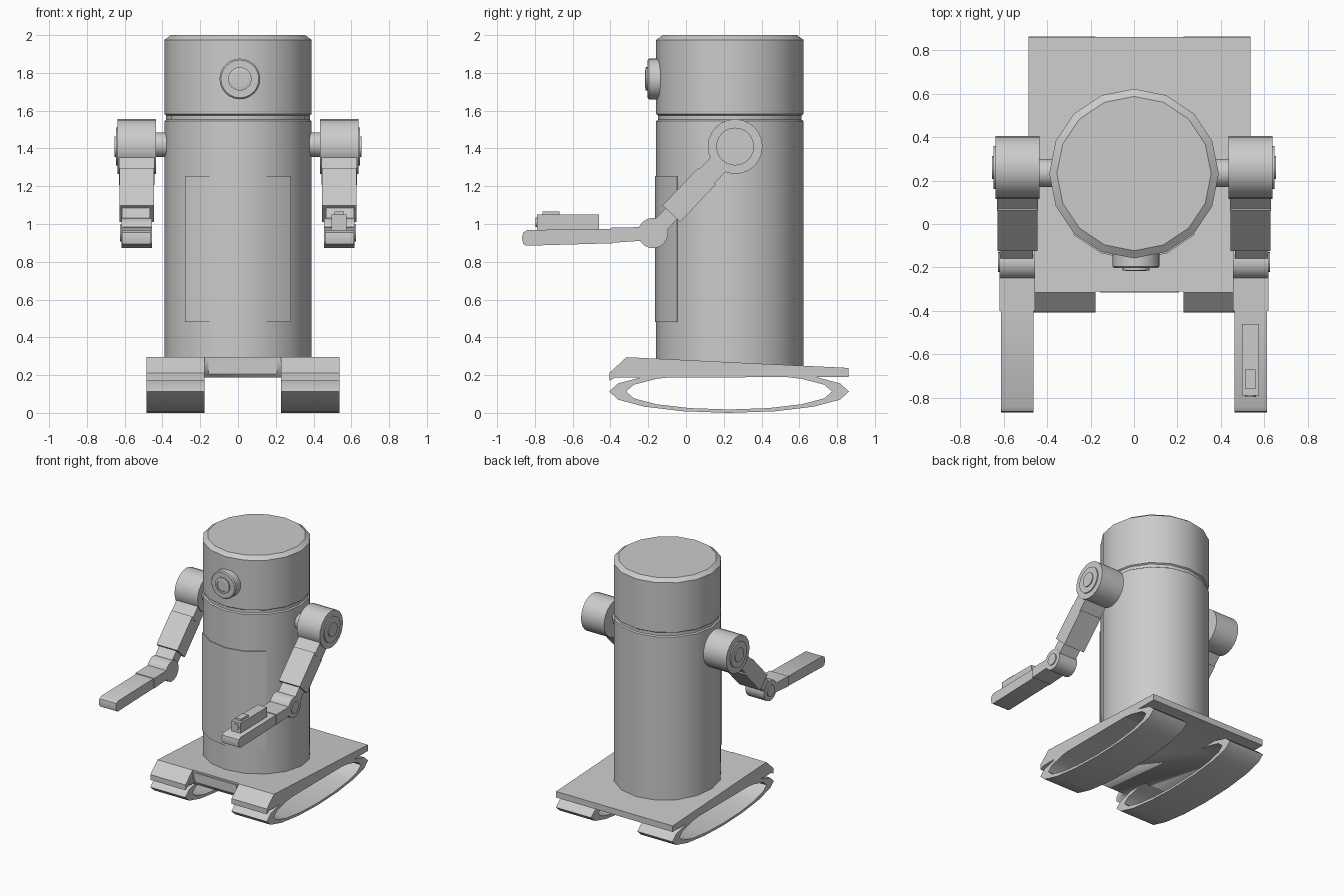
import bpy, bmesh
from math import pi, sin, cos, radians
from mathutils import Vector

if "Cube" in bpy.data.objects:
    bpy.data.objects.remove(bpy.data.objects["Cube"])


def loft(name, rings, wrap=False, angle=35):
    """Skin closed rings of points; cap the ends unless the rings wrap round."""
    bm = bmesh.new()
    rows = [[bm.verts.new(p) for p in r] for r in rings]
    n = len(rows[0])
    pairs = list(zip(rows, rows[1:])) + ([(rows[-1], rows[0])] if wrap else [])
    for a, b in pairs:
        for i in range(n):
            j = (i + 1) % n
            bm.faces.new((a[i], a[j], b[j], b[i]))
    if not wrap:
        bm.faces.new(rows[0])
        bm.faces.new(rows[-1])
    bmesh.ops.recalc_face_normals(bm, faces=bm.faces)
    for f in bm.faces:
        f.smooth = True
    me = bpy.data.meshes.new(name)
    bm.to_mesh(me)
    bm.free()
    me.set_sharp_from_angle(angle=radians(angle))
    ob = bpy.data.objects.new(name, me)
    bpy.context.collection.objects.link(ob)
    return ob


def prism(name, profile, x0, x1):
    """Extrude a (y, z) profile along x."""
    return loft(name, [[(x, y, z) for y, z in profile] for x in (x0, x1)])


def box(name, x0, x1, y0, y1, z0, z1):
    return prism(name, [(y0, z0), (y1, z0), (y1, z1), (y0, z1)], x0, x1)


def turned(name, centre, axis, profile, n=24):
    """Turn (radius, offset) pairs about an axis through centre."""
    def pt(r, d, t):
        a, b = r * cos(t), r * sin(t)
        return Vector(centre) + Vector({'X': (d, a, b), 'Y': (a, d, b), 'Z': (a, b, d)}[axis])
    return loft(name, [[pt(r, d, 2 * pi * i / n) for i in range(n)] for r, d in profile])


def ellipse(x, ry, rz, n=16):
    return [(x, 0.228 + ry * cos(2 * pi * i / n), 0.113 + rz * sin(2 * pi * i / n)) for i in range(n)]


# Body, neck groove and chamfered head
turned("body_and_head", (0, 0.232, 0), 'Z',
       [(0.39, 0.22), (0.39, 1.545), (0.38, 1.552), (0.38, 1.575), (0.39, 1.582),
        (0.39, 1.975), (0.355, 2.0)], 16)

# Curved chest panel lying on the front five body corners
arc = [radians(225 + 22.5 * i) for i in range(5)]
outline = [(0.397 * cos(t), 0.232 + 0.397 * sin(t)) for t in arc]
outline += [(0.37 * cos(t), 0.232 + 0.37 * sin(t)) for t in reversed(arc)]
loft("chest_panel", [[(x, y, z) for x, y in outline] for z in (0.48, 1.255)])

# Eye with stepped lens
turned("eye", (0.01, 0, 1.768), 'Y',
       [(0.108, -0.10), (0.108, -0.195), (0.1, -0.203), (0.062, -0.203), (0.062, -0.213),
        (0.043, -0.216), (0.043, -0.209), (0.02, -0.209)])

# Sloping deck with a notch at the front
deck = prism("deck", [(-0.405, 0.17), (-0.375, 0.187), (0.86, 0.19), (0.86, 0.238),
                      (-0.315, 0.295), (-0.405, 0.212)], -0.485, 0.537)
cutter = box("notch_cutter", -0.177, 0.227, -0.6, -0.31, 0.05, 0.5)
cutter.hide_render = True
cutter.hide_set(True)
mod = deck.modifiers.new("notch", 'BOOLEAN')
mod.operation = 'DIFFERENCE'
mod.solver = 'EXACT'
mod.object = cutter
box("deck_front_plate", -0.157, 0.207, -0.316, -0.30, 0.207, 0.28)

# Hollow oval treads
for side, x0, x1 in (("left", -0.485, -0.177), ("right", 0.227, 0.537)):
    loft(side + "_tread", [ellipse(x0, 0.635, 0.113), ellipse(x1, 0.635, 0.113),
                           ellipse(x1, 0.545, 0.095), ellipse(x0, 0.545, 0.095)], wrap=True)

# Arms
SH, EL = Vector((0.26, 1.41)), Vector((-0.175, 0.952))
U = (EL - SH).normalized()
N = Vector((-U.y, U.x))


def limb(name, u0, u1, half, x0, x1):
    """Bar lying along the shoulder to elbow line."""
    prism(name, [SH + U * u + N * h for u, h in
                 ((u0, -half), (u1, -half), (u1, half), (u0, half))], x0, x1)


for side, s in (("left", -1), ("right", 1)):
    turned(side + "_axle", (0, 0.235, 1.42), 'X', [(0.065, s * 0.3), (0.065, s * 0.45)])
    turned(side + "_shoulder", (0, 0.26, 1.41), 'X',
           [(0.145, s * 0.435), (0.145, s * 0.637), (0.1, s * 0.637), (0.1, s * 0.646),
            (0.054, s * 0.646), (0.054, s * 0.653)])
    limb(side + "_upper_arm_top", 0.05, 0.23, 0.055, s * 0.442, s * 0.63)
    limb(side + "_upper_arm", 0.217, 0.49, 0.064, s * 0.445, s * 0.628)
    limb(side + "_upper_arm_end", 0.48, 0.632, 0.042, s * 0.465, s * 0.615)
    turned(side + "_elbow", (0, *EL), 'X',
           [(0.08, s * 0.455), (0.08, s * 0.618), (0.045, s * 0.618), (0.045, s * 0.625)])
    prism(side + "_wrist", [(-0.18, 0.985), (-0.4, 0.98), (-0.4, 0.9), (-0.18, 0.915)],
          s * 0.455, s * 0.618)
    prism(side + "_forearm",
          [(-0.39, 0.975), (-0.84, 0.968), (-0.862, 0.955), (-0.868, 0.927),
           (-0.862, 0.895), (-0.845, 0.885), (-0.39, 0.898)], s * 0.463, s * 0.612)

# Gadget on the right forearm
box("gadget_box", 0.496, 0.575, -0.79, -0.46, 0.96, 1.05)
box("gadget_sight", 0.51, 0.56, -0.76, -0.67, 1.04, 1.066)
turned("gadget_nozzle", (0.536, 0, 1.01), 'Y', [(0.025, -0.78), (0.025, -0.796)], 12)
